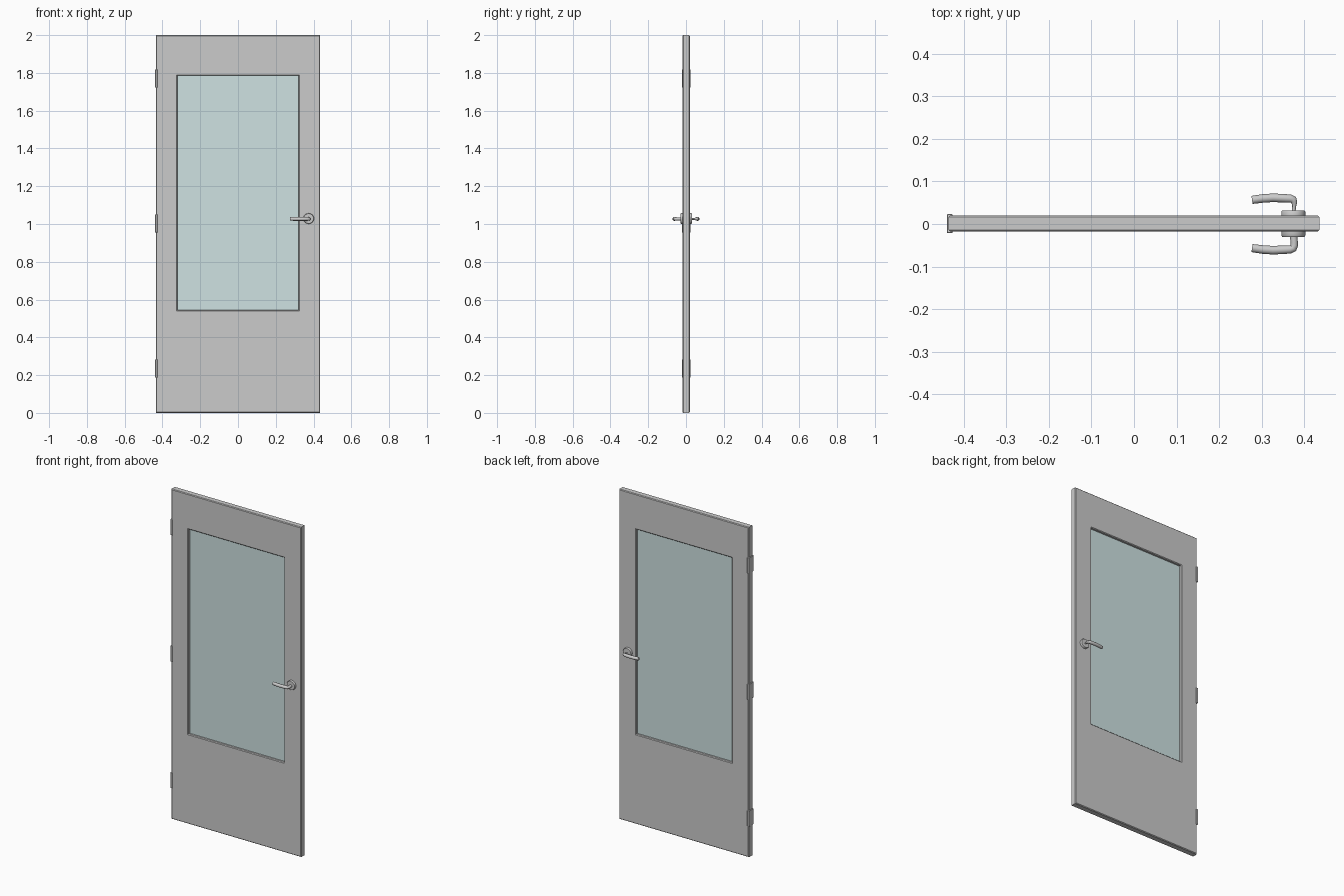
import bpy, bmesh
from math import radians

if "Cube" in bpy.data.objects:
    bpy.data.objects.remove(bpy.data.objects["Cube"])

YC = 0.001      # slab centre in y
HT = 0.019      # half thickness of the slab


def finish(name, bm, mat=None):
    bmesh.ops.recalc_face_normals(bm, faces=bm.faces)
    me = bpy.data.meshes.new(name)
    bm.to_mesh(me)
    bm.free()
    ob = bpy.data.objects.new(name, me)
    bpy.context.collection.objects.link(ob)
    if mat:
        me.materials.append(mat)
    return ob


def smooth(ob, angle=35):
    bpy.ops.object.select_all(action='DESELECT')
    ob.select_set(True)
    bpy.context.view_layer.objects.active = ob
    bpy.ops.object.shade_smooth_by_angle(angle=radians(angle))


def box(name, x0, x1, y0, y1, z0, z1, bevel=0.0, mat=None):
    bm = bmesh.new()
    bmesh.ops.create_cube(bm, size=1)
    for v in bm.verts:
        v.co.x = x0 + (v.co.x + 0.5) * (x1 - x0)
        v.co.y = y0 + (v.co.y + 0.5) * (y1 - y0)
        v.co.z = z0 + (v.co.z + 0.5) * (z1 - z0)
    if bevel:
        bmesh.ops.bevel(bm, geom=bm.edges[:], offset=bevel, segments=1, affect='EDGES')
    return finish(name, bm, mat)


OUTER = (-0.435, 0.435, 0.0, 2.0)
WINDOW = (-0.325, 0.325, 0.54, 1.79)


# Slab: rectangular rings (rectangle, inset, y) swept around the frame section
def ring(bm, rect, inset, y):
    x0, x1, z0, z1 = rect
    i = inset
    return [bm.verts.new((x, YC + y, z)) for x, z in
            ((x0 + i, z0 + i), (x1 - i, z0 + i), (x1 - i, z1 - i), (x0 + i, z1 - i))]


b = 0.004
bm = bmesh.new()
section = [(OUTER, b, -HT), (WINDOW, 0, -HT), (WINDOW, b, -HT + b), (WINDOW, b, HT - b),
           (WINDOW, 0, HT), (OUTER, b, HT), (OUTER, 0, HT - b), (OUTER, 0, -HT + b)]
rings = [ring(bm, *s) for s in section]
for k, r in enumerate(rings):
    n = rings[(k + 1) % len(rings)]
    for j in range(4):
        bm.faces.new((r[j], r[(j + 1) % 4], n[(j + 1) % 4], n[j]))
finish("door_slab", bm)

# Glass pane
glass = bpy.data.materials.new("glass")
glass.diffuse_color = (0.62, 0.76, 0.76, 1)
glass.use_nodes = True
glass.node_tree.nodes["Principled BSDF"].inputs["Base Color"].default_value = glass.diffuse_color
box("glass_pane", WINDOW[0], WINDOW[1], YC - 0.004, YC + 0.004, WINDOW[2], WINDOW[3], 0, glass)

# Hinges wrapped around the left edge
for name, z in (("lower", 0.235), ("middle", 1.003), ("upper", 1.77)):
    box(name + "_hinge", -0.439, -0.426, YC - 0.0225, YC + 0.0225, z - 0.048, z + 0.048, 0.0015)

# Handles on both faces: rosette, neck and swept lever
HX, HZ = 0.374, 1.029


def handle(side, sgn, neck):
    bm = bmesh.new()
    profile = [(0.028, 0.0), (0.028, 0.009), (0.026, 0.012), (0.018, 0.012)]
    spin = [bm.verts.new((HX + r, YC + sgn * (HT + d), HZ)) for r, d in profile]
    edges = [bm.edges.new(e) for e in zip(spin, spin[1:])]
    bmesh.ops.spin(bm, geom=spin + edges, cent=(HX, 0, HZ), axis=(0, 1, 0),
                   angle=radians(360), steps=32, use_merge=True)
    bmesh.ops.remove_doubles(bm, verts=bm.verts[:], dist=1e-5)
    bmesh.ops.holes_fill(bm, edges=bm.edges[:], sides=40)
    smooth(finish(side + "_rosette", bm))

    path = [(0.374, 0.025, neck), (0.376, 0.042, neck), (0.3765, 0.05, 0.5 * neck + 0.45),
            (0.374, 0.057, 0.9), (0.367, 0.0595, 0.98), (0.35, 0.0605, 1),
            (0.326, 0.0615, 1), (0.302, 0.06, 1), (0.277, 0.0565, 0.95)]
    cu = bpy.data.curves.new(side + "_lever", 'CURVE')
    cu.dimensions = '3D'
    cu.bevel_depth = 0.01
    cu.bevel_resolution = 4
    cu.use_fill_caps = True
    sp = cu.splines.new('POLY')
    sp.points.add(len(path) - 1)
    for p, (x, y, r) in zip(sp.points, path):
        p.co = (x, sgn * y, HZ - 0.002, 1)
        p.radius = r
    ob = bpy.data.objects.new(side + "_lever", cu)
    bpy.context.collection.objects.link(ob)
    bpy.ops.object.select_all(action='DESELECT')
    ob.select_set(True)
    bpy.context.view_layer.objects.active = ob
    bpy.ops.object.convert(target='MESH')
    smooth(bpy.context.view_layer.objects.active, 40)


handle("front", -1, 0.85)
handle("back", 1, 0.45)
